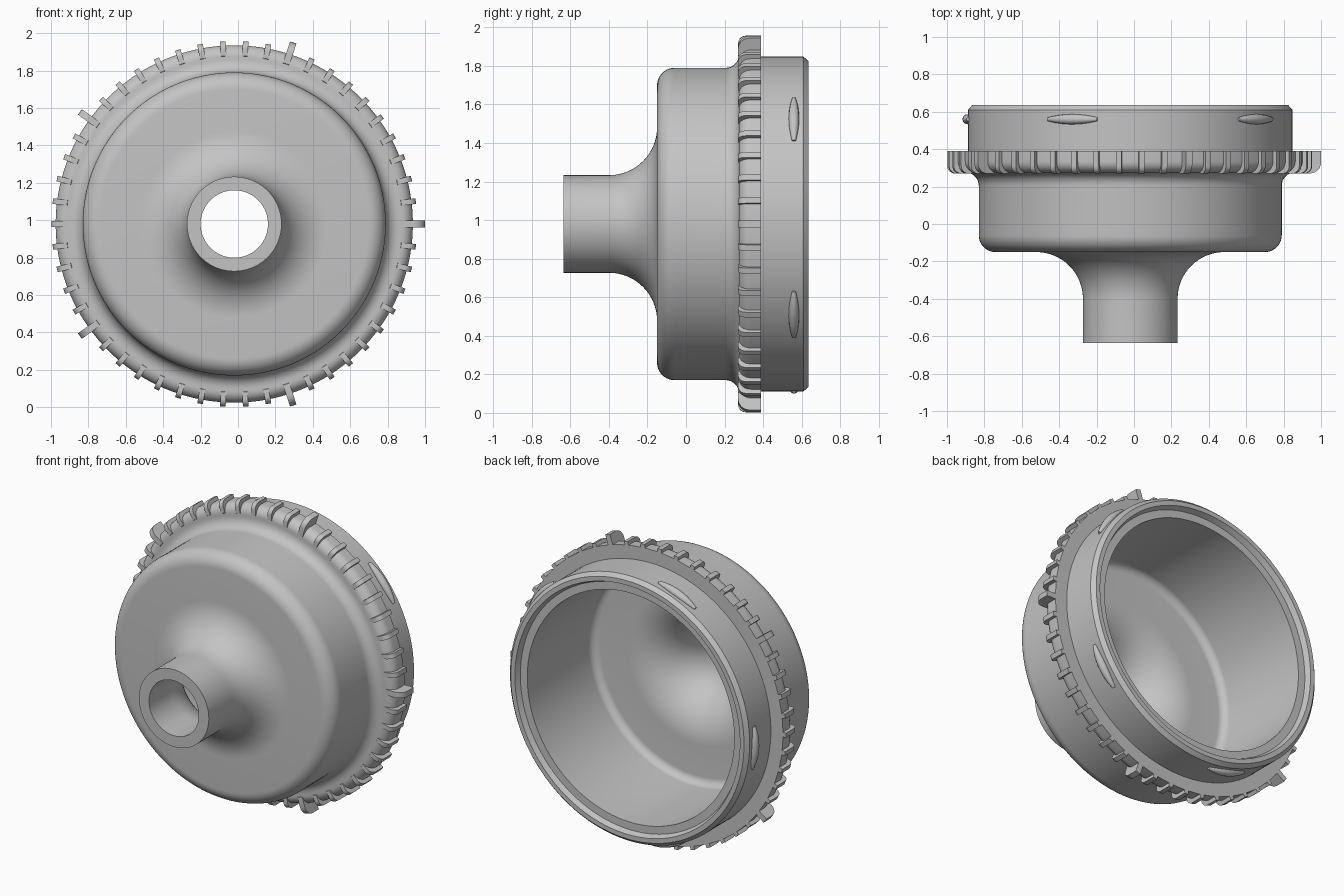
import bpy, bmesh
from math import sin, cos, pi, radians
from mathutils import Vector

if "Cube" in bpy.data.objects:
    bpy.data.objects.remove(bpy.data.objects["Cube"])

CENTRE = Vector((-0.02, 0, 0.98))

grey = bpy.data.materials.new("plain grey")
grey.use_nodes = True
colour = (0.55, 0.55, 0.55, 1)
grey.diffuse_color = colour
grey.node_tree.nodes["Principled BSDF"].inputs["Base Color"].default_value = colour


def polar(r, y, a):
    return CENTRE + Vector((r * cos(a), y, r * sin(a)))


def arc(r, y, radius, start, end, steps=10):
    """Profile points (r, y) on a circular fillet, angles in degrees."""
    angles = [radians(start + (end - start) * i / steps) for i in range(steps + 1)]
    return [(r + radius * cos(a), y + radius * sin(a)) for a in angles]


def finish(bm, name):
    bmesh.ops.recalc_face_normals(bm, faces=bm.faces)
    mesh = bpy.data.meshes.new(name)
    bm.to_mesh(mesh)
    bm.free()
    mesh.materials.append(grey)
    obj = bpy.data.objects.new(name, mesh)
    bpy.context.collection.objects.link(obj)
    bpy.ops.object.select_all(action="DESELECT")
    obj.select_set(True)
    bpy.context.view_layer.objects.active = obj
    bpy.ops.object.shade_smooth_by_angle(angle=radians(32))
    return obj


def bridge(bm, rings, closed):
    """Skin a list of vertex rings with quads, capping the ends if open."""
    n = len(rings[0])
    count = len(rings)
    for i in range(count if closed else count - 1):
        a, b = rings[i], rings[(i + 1) % count]
        for j in range(n):
            k = (j + 1) % n
            bm.faces.new((a[j], a[k], b[k], b[j]))
    if not closed:
        bm.faces.new(rings[0])
        bm.faces.new(rings[-1])


# Hollow housing: closed wall profile turned about the front-to-back axis
profile = [(0.18, -0.635), (0.253, -0.635)]
profile += arc(0.503, -0.40, 0.25, 180, 90, 16)       # neck flare
profile += arc(0.72, -0.06, 0.09, -90, 0)             # front shoulder
profile += arc(0.88, 0.205, 0.07, 180, 90, 8)         # root of the flange
profile += arc(0.895, 0.335, 0.06, -90, 0)            # flange rim
profile += [(0.955, 0.39), (0.868, 0.39), (0.868, 0.61), (0.845, 0.635)]
profile += [(0.815, 0.635), (0.80, 0.60), (0.75, 0.60)]   # stepped mouth
profile += arc(0.70, -0.03, 0.05, 0, -90, 8)          # inner corner
profile += arc(0.50, -0.40, 0.32, 90, 180, 16)        # inner flare
bm = bmesh.new()
SEGMENTS = 144
rings = [[bm.verts.new(polar(r, y, 2 * pi * i / SEGMENTS)) for r, y in profile]
         for i in range(SEGMENTS)]
bridge(bm, rings, True)
finish(bm, "housing")


# Grip ribs on the flange, every tenth one larger
def add_rib(bm, angle, outer, width, radius):
    section = [(0.88, 0.39), (0.88, 0.31), (0.90, 0.272)]
    section += arc(outer - radius, 0.27 + radius, radius, -90, 0, 6)
    section += [(outer, 0.39)]
    side = Vector((-sin(angle), 0, cos(angle))) * width / 2
    bridge(bm, [[bm.verts.new(polar(r, y, angle) + side * s) for r, y in section]
                for s in (-1, 1)], False)


small, large = bmesh.new(), bmesh.new()
RIBS = 50
for i in range(RIBS):
    angle = 2 * pi * i / RIBS
    if i % 10:
        add_rib(small, angle, 0.978, 0.03, 0.04)
    else:
        add_rib(large, angle, 1.02, 0.036, 0.06)
finish(small, "grip_ribs")
finish(large, "large_grip_ribs")

# Five slender tapered locking beads around the rear collar
bm = bmesh.new()
STEPS, SIDES = 16, 12
for b in range(5):
    middle = radians(39 + 72 * b)
    rings = []
    for i in range(STEPS + 1):
        t = 2 * i / STEPS - 1
        size = 0.010 + 0.017 * (1 - t * t)
        angle = middle + radians(9.3) * t
        rings.append([bm.verts.new(polar(0.871 + size * cos(c), 0.56 + size * sin(c), angle))
                      for c in (2 * pi * j / SIDES for j in range(SIDES))])
    bridge(bm, rings, False)
finish(bm, "locking_beads")
